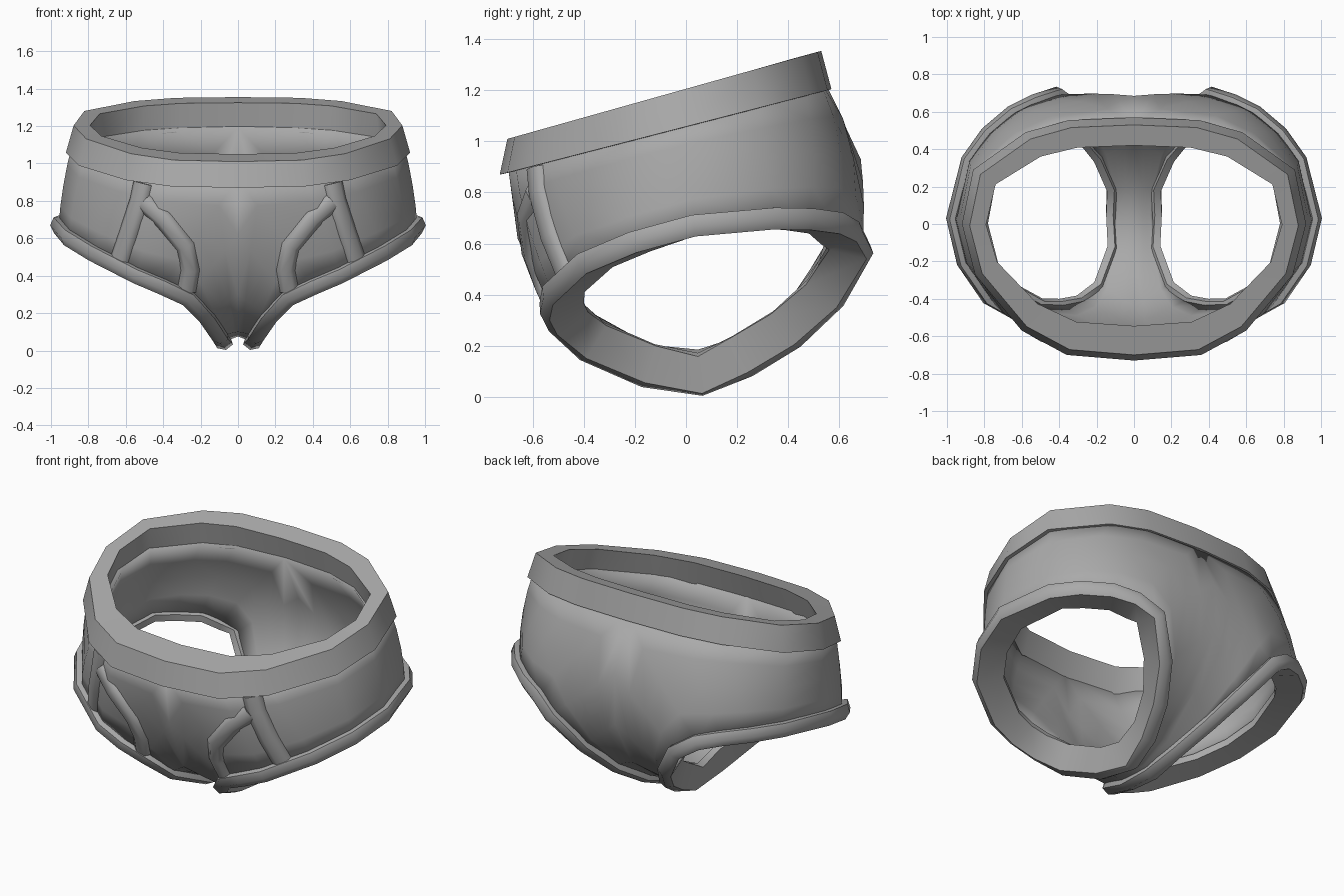
import bpy
import bmesh
from math import radians
from mathutils import Vector
from mathutils.bvhtree import BVHTree

cube = bpy.data.objects.get("Cube")
if cube:
    bpy.data.objects.remove(cube)

fabric = bpy.data.materials.new("grey fabric")
fabric.use_nodes = True
GREY = (0.4, 0.4, 0.4, 1)
fabric.diffuse_color = GREY
shader = next(n for n in fabric.node_tree.nodes if n.type == "BSDF_PRINCIPLED")
shader.inputs["Base Color"].default_value = GREY


def make_object(name, verts, faces, angle, mirrored=True, recalc=True):
    """Build a mesh part, shade it and mirror it across x."""
    mesh = bpy.data.meshes.new(name)
    mesh.from_pydata([tuple(v) for v in verts], [], faces)
    if recalc:
        bm = bmesh.new()
        bm.from_mesh(mesh)
        bmesh.ops.recalc_face_normals(bm, faces=bm.faces)
        bm.to_mesh(mesh)
        bm.free()
    mesh.materials.append(fabric)
    obj = bpy.data.objects.new(name, mesh)
    bpy.context.collection.objects.link(obj)
    bpy.ops.object.select_all(action="DESELECT")
    obj.select_set(True)
    bpy.context.view_layer.objects.active = obj
    bpy.ops.object.shade_smooth_by_angle(angle=radians(angle))
    if mirrored:
        obj.modifiers.new("Mirror", "MIRROR")
    return obj


def loft(rings, closed):
    """Join equal sections, which are closed loops, into a tube."""
    n, m = len(rings), len(rings[0])
    verts = [p for ring in rings for p in ring]
    faces = []
    for i in range(n if closed else n - 1):
        k = (i + 1) % n
        for j in range(m):
            q = (j + 1) % m
            faces.append((i * m + j, i * m + q, k * m + q, k * m + j))
    if not closed:
        faces += [tuple(range(m)), tuple(range((n - 1) * m, n * m))]
    return verts, faces


# Half plan of the waist, from front centre to back centre
plan = [(0, -.73), (.36, -.70), (.6, -.57), (.85, -.27), (.92, 0),
        (.86, .29), (.58, .49), (.35, .555), (0, .57)]
full_plan = plan + [(-x, y) for x, y in plan[-2:0:-1]]


def waist_point(x, y, sx, front, back, z_front, z_back):
    f = (y + .73) / 1.3
    return Vector((x * sx, front + f * (back - front),
                   z_front + f * (z_back - z_front)))


# Waistband: tilted ring with a four-cornered section
section = [(1, -.73, .57, .87, 1.205), (.955, -.70, .53, 1.01, 1.355),
           (.86, -.545, .42, 1.05, 1.325), (.88, -.59, .455, .90, 1.17)]
rings = [[waist_point(x, y, *s) for s in section] for x, y in full_plan]
make_object("waistband", *loft(rings, True), 60, mirrored=False)

# Body: stations round the leg opening, each running out to the waist
# (plan index) or to the centre line (point), with an outward bulge
stations = [
    ((.96, .03, .665), 4, .01),
    ((.905, -.20, .60), 3, .01),
    ((.775, -.39, .52), 2, .02),
    ((.54, -.52, .40), 1, .03),
    ((.40, -.53, .34), 0, .03),
    ((.27, -.50, .28), (0, -.66, .62), 0),
    ((.17, -.39, .18), (0, -.52, .30), 0),
    ((.10, -.16, .08), (0, -.18, .10), 0),
    ((.08, .06, .045), (0, .06, .075), 0),
    ((.11, .24, .12), (0, .26, .14), 0),
    ((.18, .42, .23), (0, .52, .33), 0),
    ((.28, .58, .38), (0, .68, .62), 0),
    ((.42, .69, .57), (0, .685, .93), .01),
    ((.53, .65, .64), 8, .065),
    ((.65, .59, .675), 7, .06),
    ((.78, .48, .69), 6, .04),
    ((.88, .34, .695), 5, .02),
]
ROWS = 5
grid = []
for leg, target, bulge in stations:
    start = Vector(leg)
    if isinstance(target, int):
        end = waist_point(*plan[target], .965, -.70, .54, .92, 1.24)
    else:
        end = Vector(target)
    column = []
    for r in range(ROWS):
        t = r / (ROWS - 1)
        p = start.lerp(end, t)
        out = Vector((p.x, p.y + .08, 0)).normalized()
        column.append(p + out * bulge * 4 * t * (1 - t))
    grid.append(column)

n = len(grid)
body_verts = [p for column in grid for p in column]
body_faces = []
for i in range(n):
    k = (i + 1) % n
    for r in range(ROWS - 1):
        body_faces.append((i * ROWS + r, i * ROWS + r + 1,
                           k * ROWS + r + 1, k * ROWS + r))
body = make_object("body", body_verts, body_faces, 80, recalc=False)
thick = body.modifiers.new("Thickness", "SOLIDIFY")
thick.thickness = .11
thick.offset = -1

# Leg cuffs: ridge on the outside, flat wall facing the opening
cuff_profile = [(-.025, -.13), (-.04, .02), (0, .045), (.045, .03),
                (.045, -.03), (.015, -.13)]
rings = []
for i in range(n):
    p = grid[i][0]
    along = (grid[(i + 1) % n][0] - grid[i - 1][0]).normalized()
    normal = (grid[i][1] - p).cross(along).normalized()
    side = along.cross(normal)
    rings.append([p + side * a + normal * b for a, b in cuff_profile])
make_object("leg_cuff", *loft(rings, True), 60)

# Front trim strips, laid on the body surface
surface = BVHTree.FromPolygons(body_verts, body_faces)


def trim(name, path, width):
    hits = []
    for x, z in path:
        hit = surface.ray_cast(Vector((x, -2, z)), Vector((0, 1, 0)))
        if hit[0] is None:
            hit = surface.find_nearest(Vector((x, -.6, z)))
        normal = hit[1] if hit[1].y < 0 else -hit[1]
        hits.append((hit[0], normal))
    last = len(hits) - 1
    rings = []
    for i, (p, normal) in enumerate(hits):
        along = hits[min(i + 1, last)][0] - hits[max(i - 1, 0)][0]
        side = along.cross(normal).normalized()
        w = width / 2
        outline = [(-w, -.03), (-w, .003), (-w * .5, .025),
                   (w * .5, .025), (w, .003), (w, -.03)]
        rings.append([p + side * a + normal * b for a, b in outline])
    make_object(name, *loft(rings, False), 60)


trim("side_trim", [(.51, .895), (.53, .80), (.585, .63), (.635, .48)], .11)
trim("fly_trim", [(.50, .79), (.40, .70), (.28, .555), (.255, .43),
                  (.275, .32)], .10)
